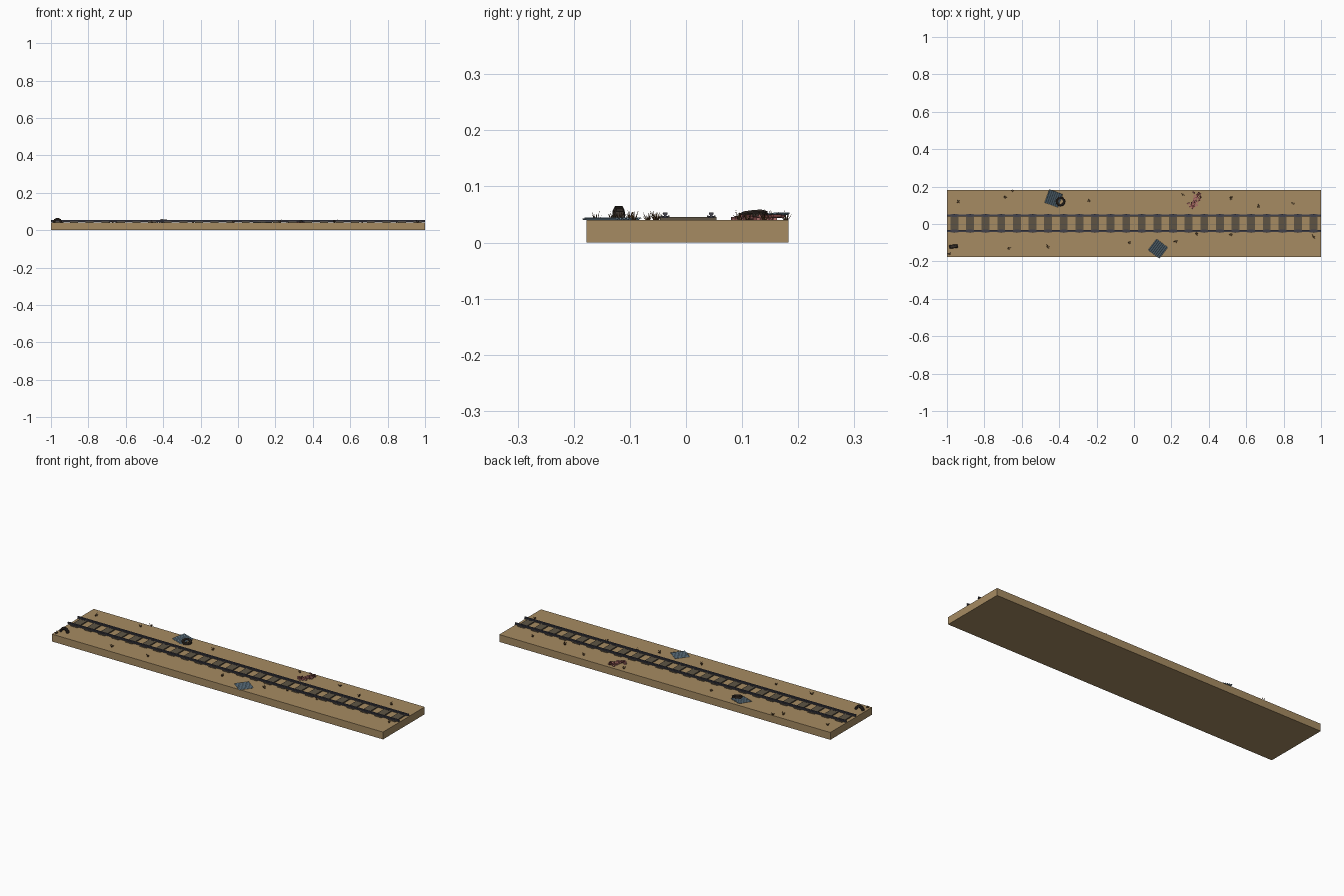
import bpy, bmesh, math, random
from mathutils import Matrix, Vector

if "Cube" in bpy.data.objects:
    bpy.data.objects.remove(bpy.data.objects["Cube"])

random.seed(4)
GROUND = 0.04

def material(name, rgb):
    m = bpy.data.materials.new(name)
    lin = [(c / 255 / 12.92) if c < 11 else ((c / 255 + 0.055) / 1.055) ** 2.4 for c in rgb]
    m.diffuse_color = (*lin, 1)
    m.use_nodes = True
    m.node_tree.nodes["Principled BSDF"].inputs["Base Color"].default_value = m.diffuse_color
    return m

SAND = material("sand", (166, 139, 98))
STEEL = material("dark_steel", (66, 66, 76))
WOOD = material("weathered_wood", (94, 84, 68))
TIN = material("blue_tin", (125, 152, 170))
TYRE = material("dark_rubber", (56, 48, 42))
GRASS = material("dry_grass", (98, 70, 42))
BRICK = material("pink_brick", (176, 112, 108))
DARK_BRICK = material("dark_brick", (112, 62, 60))

def finish(name, bm, *mats):
    me = bpy.data.meshes.new(name)
    bmesh.ops.recalc_face_normals(bm, faces=bm.faces)
    bm.to_mesh(me)
    bm.free()
    ob = bpy.data.objects.new(name, me)
    bpy.context.collection.objects.link(ob)
    for m in mats:
        me.materials.append(m)
    return ob

def box(bm, centre, size, rot=Matrix(), mat=0):
    mtx = Matrix.Translation(centre) @ rot @ Matrix.Diagonal((*size, 1))
    r = bmesh.ops.create_cube(bm, size=1, matrix=mtx)
    for f in {f for v in r["verts"] for f in v.link_faces}:
        f.material_index = mat

# Ground slab
bm = bmesh.new()
box(bm, (0, 0.003, GROUND / 2), (2, 0.36, GROUND))
finish("ground_slab", bm, SAND)

# Sleepers and the rail plates on top of them
RAILS = (-0.037, 0.045)
sleepers, plates = bmesh.new(), bmesh.new()
for i in range(24):
    x = -0.96 + i * 1.92 / 23
    box(sleepers, (x, 0.004, GROUND + 0.002), (0.042, 0.1, 0.007))
    for y in RAILS:
        box(plates, (x, y, GROUND + 0.0062), (0.026, 0.016, 0.0015))
        for s in (-1, 1):
            box(plates, (x, y + s * 0.006, GROUND + 0.0075), (0.008, 0.003, 0.002))
finish("sleepers", sleepers, WOOD)
finish("rail_plates", plates, STEEL)

# Rails: I-shaped profile swept along x
half = [(0.005, 0.0035), (0.005, 0.0055), (0.002, 0.0065), (0.002, 0.009), (0.0037, 0.0098), (0.0037, 0.0135)]
profile = half + [(-y, z) for y, z in reversed(half)]
bm = bmesh.new()
for y0 in RAILS:
    f = bm.faces.new([bm.verts.new((-1, y0 + y, GROUND + z)) for y, z in profile])
    r = bmesh.ops.extrude_face_region(bm, geom=[f])
    bmesh.ops.translate(bm, vec=(2, 0, 0), verts=[v for v in r["geom"] if isinstance(v, bmesh.types.BMVert)])
    bm.faces.new([v for v in f.verts]) if not f.is_valid else None
finish("rails", bm, STEEL)

# Corrugated sheets
def sheet(name, loc, rot_z, tilt, size=0.075, waves=7):
    bm = bmesh.new()
    n = waves * 6
    rows = []
    for i in range(n + 1):
        u = (i / n - 0.5) * size
        z = 0.002 * math.sin(i / 6 * math.tau)
        rows.append([bm.verts.new((u, s * size / 2, z)) for s in (-1, 1)])
    for a, b in zip(rows, rows[1:]):
        bm.faces.new((a[0], b[0], b[1], a[1]))
    ob = finish(name, bm, TIN)
    ob.location = loc
    ob.rotation_euler = (tilt, 0, rot_z)
    mod = ob.modifiers.new("thickness", "SOLIDIFY")
    mod.thickness = 0.0008
    return ob

sheet("flat_tin_sheet", (0.128, -0.132, GROUND + 0.003), math.radians(-37), 0)
sheet("leaning_tin_sheet", (-0.43, 0.137, GROUND + 0.008), math.radians(-20), math.radians(6))

# Tyres: a rounded square section spun round, with tread blocks
def tyre(name, loc, rot, radius, width):
    bm = bmesh.new()
    w, inner = width / 2, radius * 0.55
    sec = [(inner, -w * 0.7), (radius * 0.8, -w), (radius * 0.95, -w * 0.8), (radius, -w * 0.4)]
    sec += [(r, -z) for r, z in reversed(sec)]
    seg = 24
    rings = [[bm.verts.new((r * math.cos(k * math.tau / seg), r * math.sin(k * math.tau / seg), z))
              for r, z in sec] for k in range(seg)]
    for k in range(seg):
        a, b = rings[k], rings[(k + 1) % seg]
        for j in range(len(sec)):
            j2 = (j + 1) % len(sec)
            bm.faces.new((a[j], a[j2], b[j2], b[j]))
    for k in range(seg):
        a = k * math.tau / seg
        box(bm, (radius * math.cos(a), radius * math.sin(a), 0), (radius * 0.08, radius * 0.13, width * 0.7),
            Matrix.Rotation(a, 4, 'Z'))
    ob = finish(name, bm, TYRE)
    ob.location = loc
    ob.rotation_euler = rot
    return ob

tyre("half_buried_tyre", (-0.965, -0.12, GROUND), (math.pi / 2, 0, 0.12), 0.024, 0.019)
tyre("fallen_tyre", (-0.393, 0.12, GROUND + 0.008), (0.1, 0.12, 0), 0.025, 0.015)

# Brick rubble, scattered along a slanting strip
bm = bmesh.new()
for i in range(46):
    t = random.uniform(-1, 1)
    x = 0.328 + 0.026 * t + random.gauss(0, 0.009)
    y = 0.127 + 0.036 * t + random.gauss(0, 0.007)
    lift = random.choice((0.002, 0.002, 0.004, 0.007))
    rot = Matrix.Rotation(random.uniform(0, math.pi), 4, 'Z') @ Matrix.Rotation(random.uniform(-0.3, 0.3), 4, 'X')
    box(bm, (x, y, GROUND + lift), (0.014, 0.007, 0.005), rot, int(i % 3 == 0))
finish("brick_rubble", bm, BRICK, DARK_BRICK)

# Dry grass tufts: thin leaning triangular blades
tufts = [(-0.94, 0.12), (-0.69, 0.145), (-0.65, 0.178), (-0.24, 0.125), (0.265, 0.155), (0.52, 0.14),
         (0.665, 0.095), (0.85, 0.11), (-0.67, -0.13), (-0.46, -0.12), (-0.025, -0.10), (0.225, -0.093),
         (0.335, -0.052), (0.515, -0.055), (0.96, -0.068), (-0.985, -0.16)]
bm = bmesh.new()
for x, y in tufts:
    for k in range(9):
        a = k * math.tau / 9 + random.uniform(-0.3, 0.3)
        out = Vector((math.cos(a), math.sin(a), 0))
        side = Vector((-out.y, out.x, 0)) * 0.0015
        base = Vector((x, y, GROUND - 0.001)) + out * 0.002
        tip = base + out * random.uniform(0.003, 0.012) + Vector((0, 0, random.uniform(0.010, 0.020)))
        pts = [bm.verts.new(p) for p in (base - side, base + side, base + out * 0.0015, tip)]
        for i, j in ((0, 1), (1, 2), (2, 0)):
            bm.faces.new((pts[i], pts[j], pts[3]))
finish("grass_tufts", bm, GRASS)
